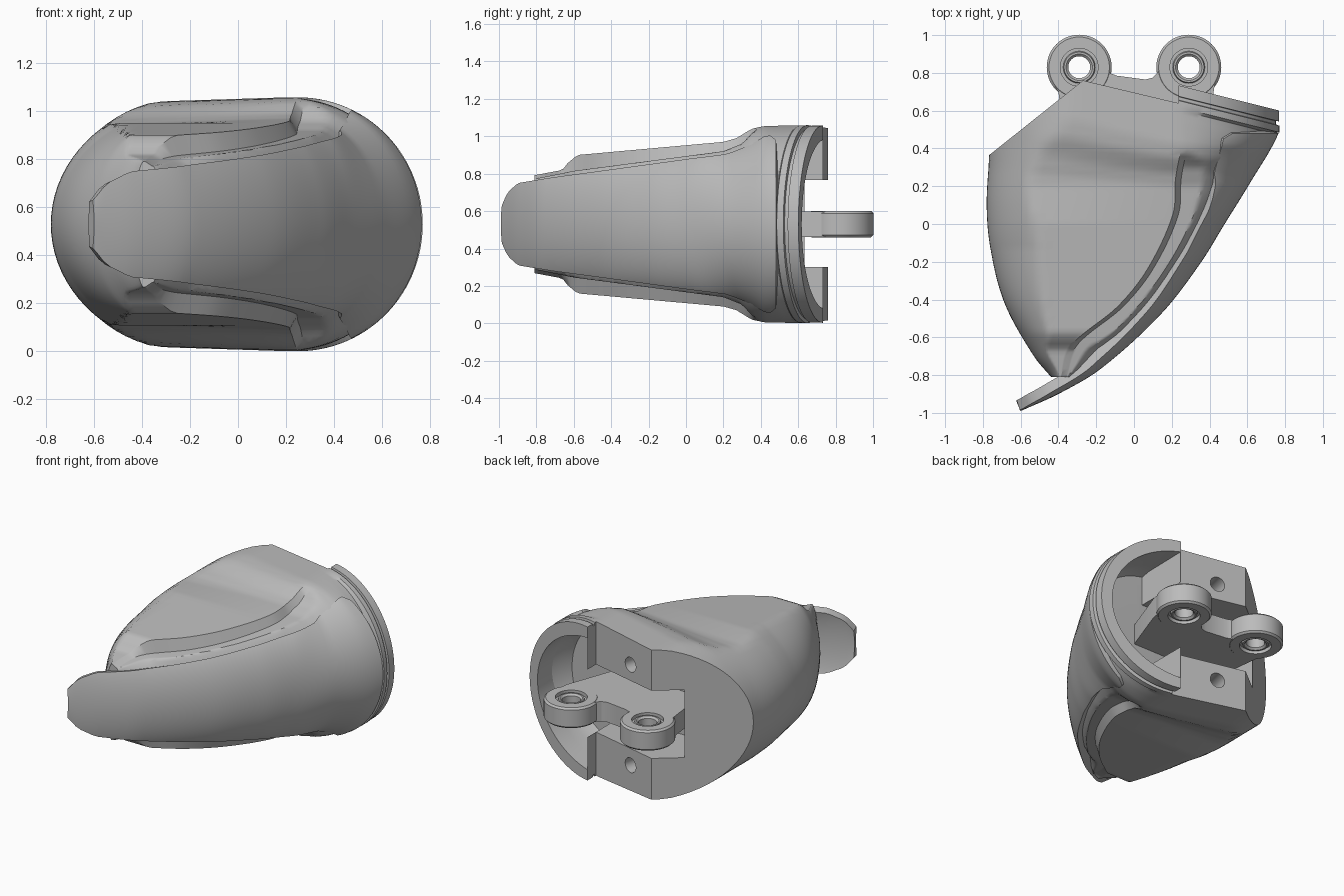
import bpy, bmesh, math
from mathutils import Vector

cube = bpy.data.objects.get("Cube")
if cube:
    bpy.data.objects.remove(cube, do_unlink=True)

ZC = 0.53  # height of the symmetry plane

grey = bpy.data.materials.new("plain grey")
grey.use_nodes = True
COL = (0.5, 0.5, 0.5, 1)
grey.diffuse_color = COL
for node in grey.node_tree.nodes:
    if node.type == 'BSDF_PRINCIPLED':
        node.inputs["Base Color"].default_value = COL


def curve(pts, t, smooth=False):
    """Interpolate (t, value) points, linearly or with a smooth cubic."""
    if t <= pts[0][0]:
        return pts[0][1]
    if t >= pts[-1][0]:
        return pts[-1][1]
    i = next(k for k in range(len(pts) - 1) if pts[k + 1][0] >= t)
    (a, va), (b, vb) = pts[i], pts[i + 1]
    f, h = (t - a) / (b - a), b - a
    if not smooth:
        return va + (vb - va) * f

    def slope(k):
        lo, hi = pts[max(k - 1, 0)], pts[min(k + 1, len(pts) - 1)]
        return (hi[1] - lo[1]) / (hi[0] - lo[0])
    m0, m1 = slope(i) * h, slope(i + 1) * h
    return ((2*f**3 - 3*f*f + 1) * va + (f**3 - 2*f*f + f) * m0
            + (3*f*f - 2*f**3) * vb + (f**3 - f*f) * m1)


def make(name, verts, faces, recalc=True):
    bm = bmesh.new()
    vs = [bm.verts.new(v) for v in verts]
    for f in faces:
        bm.faces.new([vs[i] for i in f])
    if recalc:
        bmesh.ops.recalc_face_normals(bm, faces=bm.faces)
    me = bpy.data.meshes.new(name)
    bm.to_mesh(me)
    bm.free()
    ob = bpy.data.objects.new(name, me)
    bpy.context.collection.objects.link(ob)
    me.materials.append(grey)
    return ob


def loft(name, rings):
    n, m = len(rings[0]), len(rings)
    faces = [(i*n + j, i*n + (j+1) % n, (i+1)*n + (j+1) % n, (i+1)*n + j)
             for i in range(m - 1) for j in range(n)]
    faces += [tuple(range(n)), tuple(range((m-1)*n, m*n))]
    return make(name, [p for r in rings for p in r], faces)


def prism(name, outline, z0, z1):
    return loft(name, [[(x, y, z) for x, y in outline] for z in (z0, z1)])


def cylinder(name, centre, axis, r, depth):
    c, d = Vector(centre), Vector(axis).normalized()
    u = d.orthogonal().normalized()
    v = d.cross(u)
    return loft(name, [[c + d*h + (u*math.cos(a) + v*math.sin(a)) * r
                        for a in (k * math.tau / 40 for k in range(40))]
                       for h in (-depth/2, depth/2)])


def activate(ob):
    bpy.ops.object.select_all(action='DESELECT')
    ob.select_set(True)
    bpy.context.view_layer.objects.active = ob


def cut(ob, cutters):
    for c in cutters:
        c.hide_render = True
        m = ob.modifiers.new("cut", 'BOOLEAN')
        m.operation, m.solver, m.object = 'DIFFERENCE', 'EXACT', c
        activate(ob)
        bpy.ops.object.modifier_apply(modifier=m.name)
        bpy.data.objects.remove(c, do_unlink=True)


def soften(ob, angle=32):
    activate(ob)
    bpy.ops.object.shade_smooth_by_angle(angle=math.radians(angle))


# Plan outline and height profiles, all along y
RIGHT = [(-0.99, -0.60), (-0.90, -0.40), (-0.77, -0.18), (-0.48, 0.14),
         (-0.21, 0.35), (0.0, 0.48), (0.21, 0.61), (0.48, 0.765), (0.6, 0.77)]
LEFT = [(-0.82, -0.43), (-0.7, -0.53), (-0.42, -0.685), (-0.13, -0.76),
        (0.1, -0.78), (0.37, -0.765), (0.6, -0.75)]
PAD = [(-0.82, -0.39), (-0.64, -0.33), (-0.44, -0.09), (-0.24, 0.07), (0.05, 0.205), (0.24, 0.22), (0.4, 0.25)]
TOP = [(-0.82, 0.26), (-0.66, 0.29), (-0.64, 0.32), (-0.58, 0.37), (0.2, 0.44),
       (0.27, 0.46), (0.35, 0.51), (0.42, 0.525), (0.7, 0.53)]
LEDGE = [(-0.82, 0.24), (-0.6, 0.285), (0.2, 0.39), (0.3, 0.43), (0.42, 0.55)]
FULL = [(-0.82, 0.27), (-0.58, 0.42), (0.0, 0.50), (0.4, 0.53)]
ROUND = [(-1.0, 0.25), (0.0, 0.27), (0.3, 0.42), (0.5, 0.52)]
SHELL_H = [(-1.0, 0.34), (0.0, 0.42), (0.2, 0.44), (0.4, 0.525), (0.5, 0.53)]
SHELL_EDGE = [(-0.99, 0.10), (-0.965, 0.17), (-0.92, 0.22), (-0.75, 0.25), (0.0, 0.355),
              (0.15, 0.375), (0.3, 0.43), (0.4, 0.47), (0.45, 0.475), (0.48, 0.45)]


def shear(s, x):
    """Tilt the rear sections so that the rim faces back and sideways."""
    return s - 0.25 * (x - 0.25) * min(1, max(0, (s - 0.3) / 0.3))


def right_slope(y):
    return (curve(RIGHT, y + 0.01, True) - curve(RIGHT, y - 0.01, True)) / 0.02


def arc(u):
    return math.sqrt(max(0, 1 - (1 - min(1, max(0, u))) ** 2))


def section(s, inset=0, x_start=None, wall=0):
    xl = curve(LEFT, s, True)
    xr = curve(RIGHT, s, True) - inset - wall
    w = xr - xl
    a, b = min(0.56, 0.5 * w), min(curve(ROUND, s), 0.5 * w)
    drop = wall + (inset if s > 0.62 else 0)
    full, ledge = curve(FULL, s), curve(LEDGE, s)
    xp = min(curve(PAD, s, True), xr - 0.06)
    N = 26
    if x_start is None:
        xs = [xl + (xp - xl) * (1 - math.cos(k / N * math.pi / 2)) for k in range(N + 1)]
    else:
        xs, xp = [x_start], x_start - 0.03
    q = xs[-1] + 0.03
    xs += [q + (xr - q) * math.sin(k / N * math.pi / 2) for k in range(N + 1)]
    rear = min(1, max(0, s / 0.2))
    top = []
    for x in xs:
        # The rear crest runs back and falls slightly towards the left edge
        away = rear * max(0, 0.2 - x)
        h = curve(TOP, s - 0.1 * away) - 0.03 * away - drop
        z = min(full * arc((x - xl) / a), h)
        if x > xp + 0.02:
            z = min(z, ledge, h * arc((xr - x) / b))
        top.append((x, z))
    low = top[1:-1] if x_start is None else top[:-1]
    return [(x, shear(s, x), ZC + z) for x, z in top] + \
           [(x, shear(s, x), ZC - z) for x, z in reversed(low)]


# Main body: lofted sections, with a shallow groove before the rear rim
rings = []
for k in range(65):
    s = -0.81 + 1.41 * k / 64
    rings.append(section(s, 0.04 * min(2.2, math.hypot(1, right_slope(min(s, 0.47))))))
for s, g in ((0.615, 0), (0.65, 0), (0.653, 0.018), (0.67, 0.018), (0.673, 0.003), (0.73, 0.003)):
    rings.append(section(s, g))
body = loft("body", rings)

# Rear planes, side cavity, hinge slot and screw holes
rear = prism("rear_cutter", [(-0.27, 0.76), (0.235, 0.64), (0.235, 1.3), (-1.2, 1.3), (-1.2, 0.02)], -0.3, 1.4)
cavity = loft("cavity_cutter", [section(s, 0, 0.236, 0.075) for s in (0.36, 0.42, 0.5, 0.6, 0.7, 0.9)])
slot = prism("slot_cutter", [(-0.43, 0.36), (0.30, 0.36), (0.30, 1.2), (-0.43, 1.2)], 0.30, 0.765)
holes = [cylinder("hole_cutter", (-0.08, 0.71, ZC + s * 0.345), (0.24, 1, 0), 0.05, 0.34) for s in (-1, 1)]
cut(body, [rear, cavity, slot] + holes)
soften(body)

# Curved outer shell running past the tip
ROWS, COLS = 64, 32
verts = []
for i in range(ROWS + 1):
    y = -0.99 + 1.47 * (i / ROWS) ** 1.25
    d = right_slope(y) * (1 - min(1, max(0, (y - 0.05) / 0.4)))
    n = Vector((-1, d, 0)).normalized()
    p = Vector((curve(RIGHT, y, True), y, ZC))
    edge, h = curve(SHELL_EDGE, y), curve(SHELL_H, y)
    for j in range(COLS + 1):
        z = edge * math.sin((j / COLS - 0.5) * math.pi)
        depth = curve(ROUND, y) * (1 - math.sqrt(1 - (z / h) ** 2)) * abs(n.x)
        verts.append(p + n * depth + Vector((0, 0, z)))
C = COLS + 1
shell = make("outer_shell", verts,
             [(i*C + j, (i+1)*C + j, (i+1)*C + j + 1, i*C + j + 1)
              for i in range(ROWS) for j in range(COLS)], recalc=False)
sol = shell.modifiers.new("thickness", 'SOLIDIFY')
sol.thickness, sol.offset = 0.055, -1
activate(shell)
bpy.ops.object.modifier_apply(modifier=sol.name)
soften(shell)

# Hinge plate reaching out of the slot
EYES = (-0.29, 0.29)
plate = prism("hinge_plate", [(-0.40, 0.70), (-0.43, 0.75), (-0.20, 0.85), (-0.13, 0.80), (-0.09, 0.785),
                              (0.06, 0.765), (0.10, 0.775), (0.14, 0.82), (0.20, 0.88), (0.44, 0.82),
                              (0.42, 0.69), (0.30, 0.36), (-0.36, 0.36)], ZC - 0.068, ZC + 0.068)
cut(plate, [cylinder("eye_cutter", (x, 0.83, ZC), (0, 0, 1), 0.11, 0.4) for x in EYES])
soften(plate)


def turned(name, x, profile):
    """Closed ring turned about a vertical axis through the eye."""
    n = 48
    rings = [[(x + r * math.cos(a), 0.83 + r * math.sin(a), ZC + z) for r, z in profile]
             for a in (k * math.tau / n for k in range(n))]
    m = len(profile)
    faces = [(i*m + j, i*m + (j+1) % m, ((i+1) % n)*m + (j+1) % m, ((i+1) % n)*m + j)
             for i in range(n) for j in range(m)]
    soften(make(name, [p for r in rings for p in r], faces))


# Hinge eyes and their bushings
for side, x in zip(("right", "left"), EYES):
    turned(side + "_hinge_eye", x, [(0.10, -0.07), (0.16, -0.07), (0.172, -0.058),
                                    (0.172, 0.058), (0.16, 0.07), (0.10, 0.07)])
    turned(side + "_bushing", x, [(0.058, -0.05), (0.07, -0.062), (0.08, -0.062), (0.085, -0.045), (0.102, -0.045),
                                  (0.102, 0.045), (0.085, 0.045), (0.08, 0.062), (0.07, 0.062), (0.058, 0.05)])
